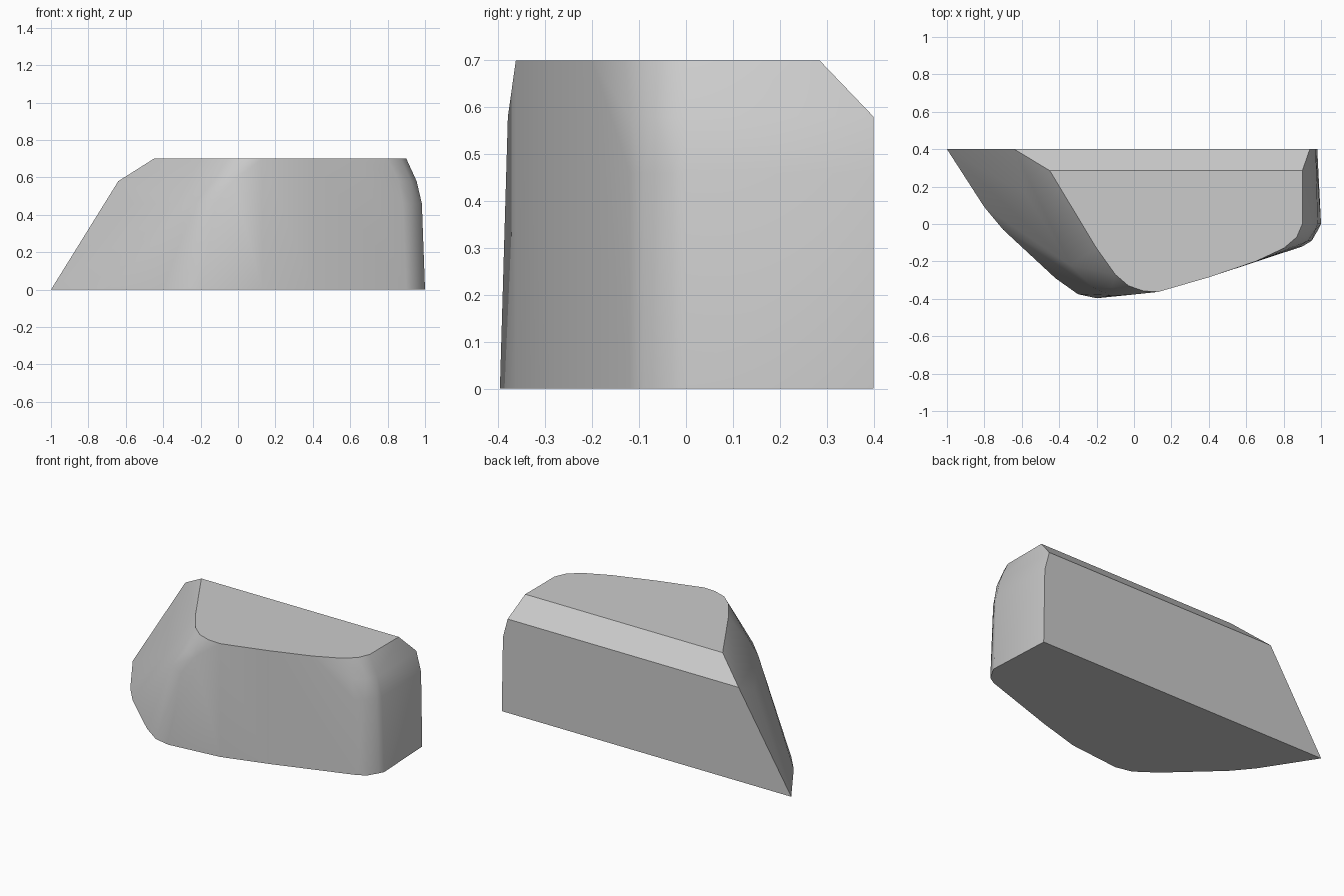
import bpy, bmesh, math

if "Cube" in bpy.data.objects:
    bpy.data.objects.remove(bpy.data.objects["Cube"])

# horizontal outlines (x, y), keyed by height
outlines = {
    0.0: [(-1, .4), (-.8, .09), (-.7, -.03), (-.42, -.29), (-.3, -.375), (-.2, -.397),
          (.13, -.363), (.4, -.285), (.9, -.12), (.95, -.09), (.985, -.03), (1, 0), (.98, .4)],
    0.46: [(-.715, .4), (-.58, .16), (-.34, -.22), (-.22, -.34), (-.12, -.382), (.13, -.363),
           (.4, -.285), (.88, -.12), (.93, -.09), (.97, -.03), (.983, 0), (.972, .4)],
    0.58: [(-.64, .4), (-.12, -.34), (-.03, -.38), (.94, .4), (.955, 0), (.925, -.065), (.86, -.12)],
    0.7: [(-.45, .285), (-.2, -.13), (-.1, -.27), (-.03, -.33), (.05, -.358), (.13, -.363),
          (.4, -.285), (.65, -.2), (.8, -.13), (.87, -.07), (.9, 0), (.9, .285)],
}

# solid block wrapped around the outlines
bm = bmesh.new()
for z, points in outlines.items():
    for x, y in points:
        bm.verts.new((x, y, z))
hull = bmesh.ops.convex_hull(bm, input=bm.verts)
inside = {e for e in hull["geom_interior"] + hull["geom_unused"] if isinstance(e, bmesh.types.BMVert)}
bmesh.ops.delete(bm, geom=list(inside), context='VERTS')
bmesh.ops.dissolve_limit(bm, angle_limit=math.radians(1), verts=bm.verts, edges=bm.edges)
bmesh.ops.recalc_face_normals(bm, faces=bm.faces)

mesh = bpy.data.meshes.new("faceted_block")
bm.to_mesh(mesh)
bm.free()
block = bpy.data.objects.new("faceted_block", mesh)
bpy.context.collection.objects.link(block)

# soft front, crisp rims and back
bpy.context.view_layer.objects.active = block
block.select_set(True)
bpy.ops.object.shade_smooth_by_angle(angle=math.radians(30))
